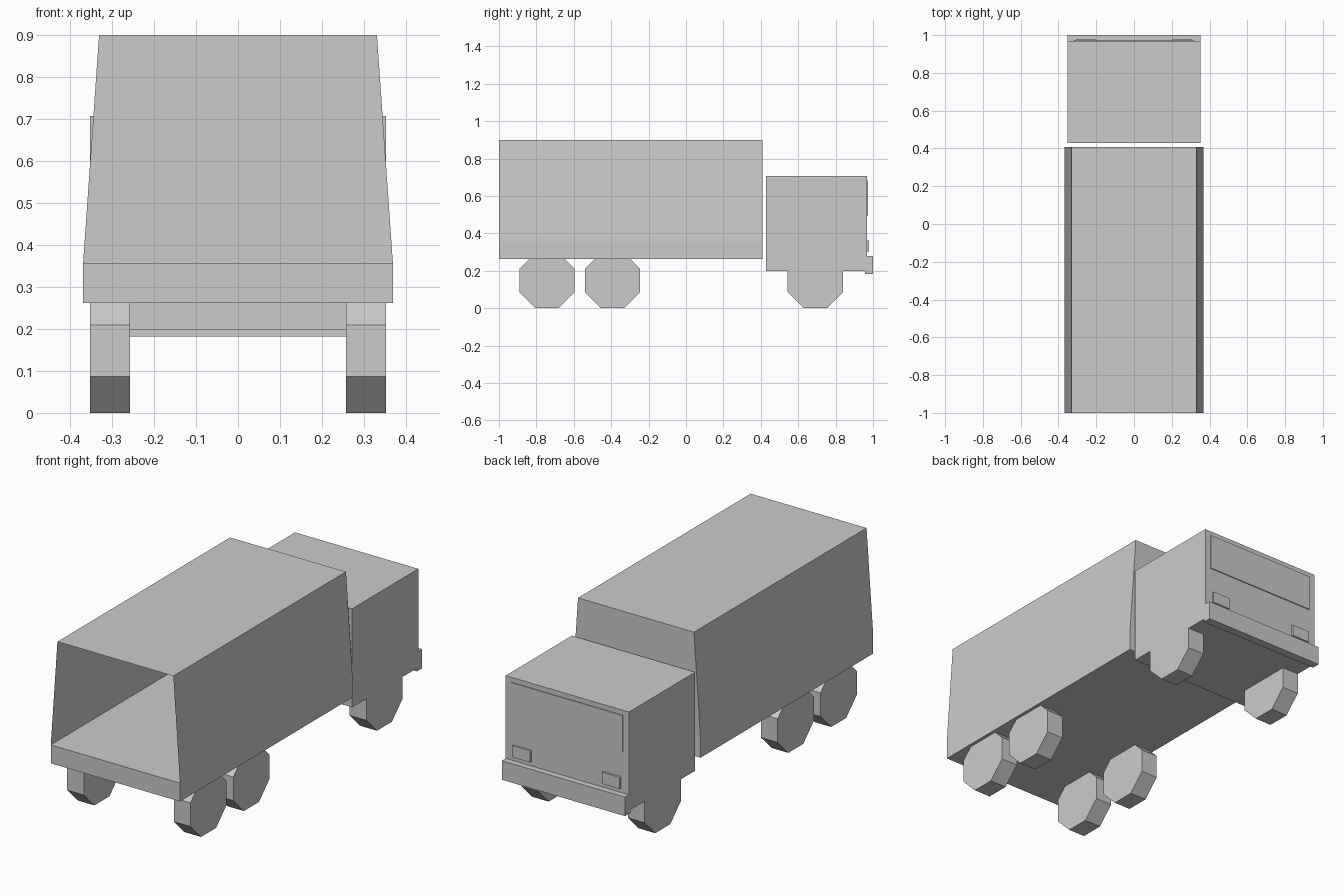
import bpy, bmesh, math
from mathutils import Matrix

if "Cube" in bpy.data.objects:
    bpy.data.objects.remove(bpy.data.objects["Cube"])

grey = bpy.data.materials.new("light_grey")
grey.diffuse_color = (0.6, 0.6, 0.6, 1)
grey.use_nodes = True
grey.node_tree.nodes["Principled BSDF"].inputs["Base Color"].default_value = grey.diffuse_color


def finish(name, bm):
    bmesh.ops.recalc_face_normals(bm, faces=bm.faces)
    me = bpy.data.meshes.new(name)
    bm.to_mesh(me)
    bm.free()
    me.materials.append(grey)
    ob = bpy.data.objects.new(name, me)
    bpy.context.collection.objects.link(ob)
    return ob


def box(name, x0, x1, y0, y1, z0, z1):
    bm = bmesh.new()
    bmesh.ops.create_cube(bm, size=1)
    for v in bm.verts:
        v.co.x = x1 if v.co.x > 0 else x0
        v.co.y = y1 if v.co.y > 0 else y0
        v.co.z = z1 if v.co.z > 0 else z0
    return finish(name, bm)


# Cargo bed, the flat block under the cover
box("cargo_bed", -0.369, 0.369, -1.0, 0.408, 0.262, 0.357)

# Tapered cargo cover: thin shell, open at the -y end and resting on the bed
bm = bmesh.new()
profile = [(-0.369, 0.357), (-0.331, 0.9), (0.331, 0.9), (0.369, 0.357)]
rear = [bm.verts.new((x, -1.0, z)) for x, z in profile]
fore = [bm.verts.new((x, 0.408, z)) for x, z in profile]
for i in range(3):
    bm.faces.new((rear[i], rear[i + 1], fore[i + 1], fore[i]))
bm.faces.new(fore)
cover = finish("cargo_cover", bm)

# Cab with bumper and windscreen plate
box("cab", -0.352, 0.352, 0.428, 0.968, 0.198, 0.707)
box("bumper", -0.352, 0.352, 0.957, 1.0, 0.182, 0.28)
box("windscreen", -0.318, 0.318, 0.966, 0.973, 0.495, 0.682)

# Headlights and octagonal wheels on both sides
for side, s in (("left", -1), ("right", 1)):
    xs = sorted((s * 0.205, s * 0.307))
    box("headlight_" + side, xs[0], xs[1], 0.966, 0.979, 0.302, 0.362)
    for place, y in (("rear", -0.743), ("middle", -0.393), ("front", 0.692)):
        bm = bmesh.new()
        r = 0.148 / math.cos(math.pi / 8)
        bmesh.ops.create_cone(bm, cap_ends=True, segments=8, radius1=r, radius2=r, depth=0.095)
        # flat side down, axle along x
        turn = Matrix.Rotation(math.pi / 2, 4, 'Y') @ Matrix.Rotation(math.pi / 8, 4, 'Z')
        bmesh.ops.transform(bm, matrix=turn, verts=bm.verts)
        # keep the flat edges level whichever way the primitive starts
        if sum(v.co.z < -0.147 for v in bm.verts) != 4:
            bmesh.ops.rotate(bm, verts=bm.verts, matrix=Matrix.Rotation(math.pi / 8, 3, 'X'))
        bmesh.ops.translate(bm, verts=bm.verts, vec=(s * 0.3045, y, 0.148))
        finish(f"wheel_{place}_{side}", bm)
